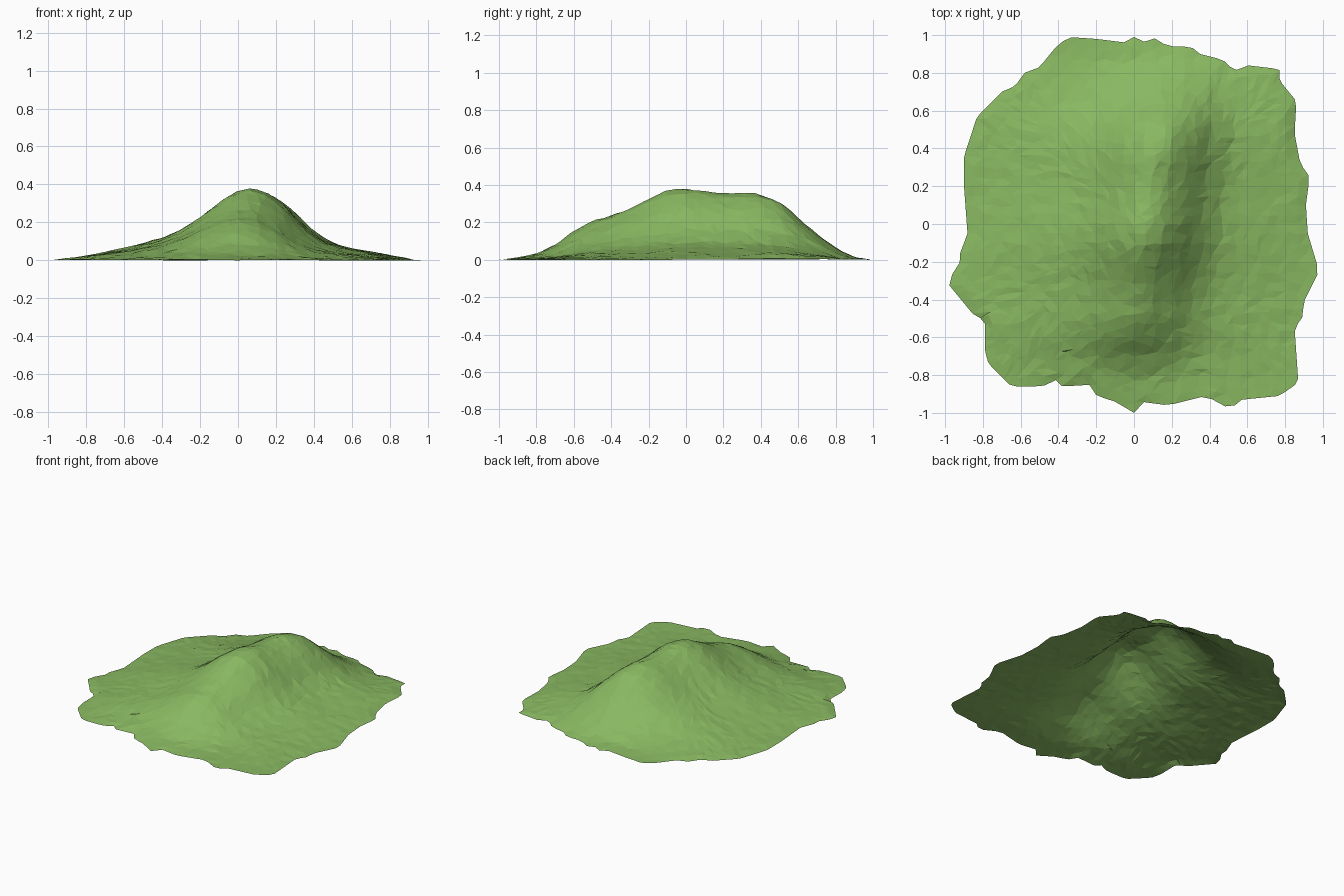
import bpy
import bmesh
import math
import random

random.seed(4)
default_cube = bpy.data.objects.get("Cube")
if default_cube:
    bpy.data.objects.remove(default_cube, do_unlink=True)

# Ragged plan outline, counter-clockwise
OUTLINE = [
    (.98, -.25), (.92, -.05), (.91, .1), (.93, .25), (.88, .32), (.85, .48),
    (.86, .65), (.77, .76), (.77, .82), (.6, .84), (.53, .81), (.47, .87),
    (.35, .9), (.3, .94), (.18, .94), (.08, 1), (.05, .96), (0, .99),
    (-.04, .96), (-.2, .98), (-.35, .99), (-.42, .93), (-.5, .83), (-.58, .8),
    (-.63, .73), (-.7, .7), (-.83, .57), (-.9, .36), (-.9, .2), (-.88, -.07),
    (-.92, -.13), (-.92, -.2), (-.99, -.31), (-.85, -.48), (-.79, -.51),
    (-.79, -.67), (-.77, -.74), (-.65, -.86), (-.48, -.86), (-.43, -.81),
    (-.38, -.86), (-.21, -.85), (-.2, -.91), (-.1, -.94), (0, -1),
    (.03, -.94), (.18, -.96), (.38, -.91), (.51, -.98), (.57, -.93),
    (.77, -.91), (.87, -.84), (.85, -.55), (.89, -.5), (.9, -.41),
]
# Height of the crest along y
CREST = [(-1, 0), (-.8, .03), (-.7, .08), (-.6, .155), (-.5, .208), (-.4, .238),
         (-.3, .277), (-.2, .33), (-.1, .375), (0, .385), (.1, .367), (.2, .355),
         (.35, .36), (.45, .337), (.53, .295), (.63, .2), (.75, .1), (.87, .02), (1, 0)]
# Fraction of the crest height against distance from the ridge line
FLANK = [(-1.1, 0), (-.88, .05), (-.68, .16), (-.48, .3), (-.38, .4), (-.28, .56),
         (-.18, .77), (-.08, .94), (0, 1), (.08, .94), (.18, .73), (.28, .44),
         (.38, .25), (.48, .175), (.68, .08), (.87, 0)]


def interpolate(table, value):
    """Piecewise linear lookup in a sorted table."""
    if value <= table[0][0]:
        return table[0][1]
    for (a, low), (b, high) in zip(table, table[1:]):
        if value <= b:
            return low + (high - low) * (value - a) / (b - a)
    return table[-1][1]


def outline_distance(dx, dy):
    """Distance from the centre to the outline along a unit direction."""
    for (ax, ay), (bx, by) in zip(OUTLINE, OUTLINE[1:] + OUTLINE[:1]):
        start = dx * ay - dy * ax
        end = dx * by - dy * bx
        if start <= 0 < end:
            t = start / (start - end)
            reach = dx * (ax + (bx - ax) * t) + dy * (ay + (by - ay) * t)
            if reach > 0:
                return reach
    return 1


def hill_height(x, y):
    ridge_x = .07 + .13 * y
    return interpolate(CREST, y) * interpolate(FLANK, x - ridge_x)


# Hill sheet: a square grid pulled out to the outline, then raised
bm = bmesh.new()
bmesh.ops.create_grid(bm, x_segments=36, y_segments=36, size=1)
border = {v for v in bm.verts if v.is_boundary}
for v in bm.verts:
    x, y = v.co.x, v.co.y
    inside = v not in border
    if inside:
        x += random.uniform(-.016, .016)
        y += random.uniform(-.016, .016)
    length = math.hypot(x, y)
    if length > 0:
        scale = max(abs(x), abs(y)) * outline_distance(x / length, y / length) / length
        x, y = x * scale, y * scale
    z = hill_height(x, y)
    if inside:
        z += random.uniform(-.003, .003)
    else:
        z *= .3
    v.co = (x, y, max(z, 0))
bmesh.ops.triangulate(bm, faces=bm.faces[:], quad_method='SHORT_EDGE')
bm.normal_update()

mesh = bpy.data.meshes.new("grassy_hill")
bm.to_mesh(mesh)
bm.free()
hill = bpy.data.objects.new("grassy_hill", mesh)
bpy.context.collection.objects.link(hill)

# Grass colour
grass = bpy.data.materials.new("grass_green")
grass.use_nodes = True
colour = (.25, .48, .12, 1)
grass.diffuse_color = colour
grass.node_tree.nodes["Principled BSDF"].inputs["Base Color"].default_value = colour
mesh.materials.append(grass)
